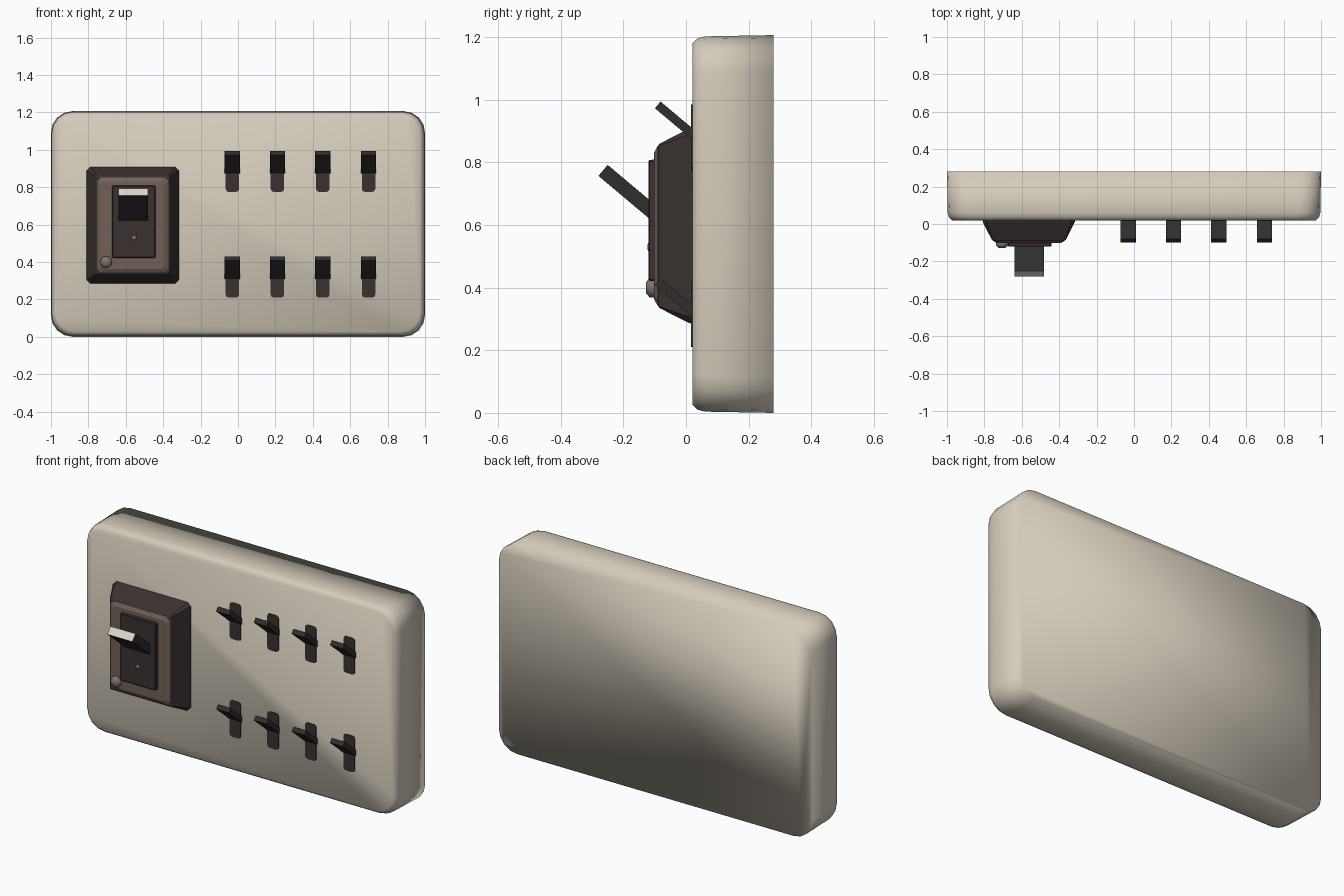
import bpy, bmesh, math
from mathutils import Vector

if "Cube" in bpy.data.objects:
    bpy.data.objects.remove(bpy.data.objects["Cube"])


def mat(name, r, g, b):
    m = bpy.data.materials.new(name)
    m.diffuse_color = (r, g, b, 1)
    m.use_nodes = True
    m.node_tree.nodes["Principled BSDF"].inputs["Base Color"].default_value = m.diffuse_color
    return m


CREAM = mat("cream", 0.66, 0.60, 0.50)
DARK = mat("dark_brown", 0.042, 0.031, 0.030)
BLACK = mat("near_black", 0.031, 0.026, 0.026)
BROWN = mat("brown", 0.17, 0.12, 0.095)
GREY = mat("warm_grey", 0.20, 0.17, 0.15)
TIP = mat("pale_tip", 0.72, 0.68, 0.58)


def rounded_rect(x0, x1, z0, z1, r, seg):
    """Outline of a rounded rectangle as (x, z) points."""
    pts = []
    for cx, cz, a0 in ((x1 - r, z1 - r, 0), (x0 + r, z1 - r, 90),
                       (x0 + r, z0 + r, 180), (x1 - r, z0 + r, 270)):
        for i in range(seg + 1):
            a = math.radians(a0 + 90 * i / seg)
            pts.append((cx + r * math.cos(a), cz + r * math.sin(a)))
    return pts


def finish(bm, name, mats):
    bmesh.ops.recalc_face_normals(bm, faces=bm.faces)
    me = bpy.data.meshes.new(name)
    bm.to_mesh(me)
    bm.free()
    for m in mats:
        me.materials.append(m)
    ob = bpy.data.objects.new(name, me)
    bpy.context.collection.objects.link(ob)
    return ob


def loft(name, rect, r, seg, levels, mats, smooth=False):
    """Stack inset rounded rectangles along y; levels = (y, inset)."""
    x0, x1, z0, z1 = rect
    bm = bmesh.new()
    rings = []
    for y, d in levels:
        pts = rounded_rect(x0 + d, x1 - d, z0 + d, z1 - d, max(r - d * 0.3, 0.004), seg)
        rings.append([bm.verts.new((x, y, z)) for x, z in pts])
    n = len(rings[0])
    for a, b in zip(rings, rings[1:]):
        for i in range(n):
            bm.faces.new((a[i], a[(i + 1) % n], b[(i + 1) % n], b[i]))
    bm.faces.new(rings[0])
    bm.faces.new(rings[-1])
    for f in bm.faces:
        f.smooth = smooth
    return finish(bm, name, mats)


def lever(name, x, root, length, width, thick, angle, mats):
    """Flat bar rising forward and up from root (y, z)."""
    a = math.radians(angle)
    along = Vector((0, -math.cos(a), math.sin(a)))
    across = Vector((0, math.sin(a), math.cos(a)))
    base = Vector((x, *root))
    bm = bmesh.new()
    ends = []
    for t in (0, length):
        ends.append([bm.verts.new(base + along * t + across * (v * thick / 2)
                                  + Vector((u * width / 2, 0, 0)))
                     for u, v in ((-1, -1), (1, -1), (1, 1), (-1, 1))])
    for i in range(4):
        j = (i + 1) % 4
        bm.faces.new((ends[0][i], ends[0][j], ends[1][j], ends[1][i]))
    bm.faces.new(ends[0])
    tip = bm.faces.new(ends[1])
    tip.material_index = len(mats) - 1
    return finish(bm, name, mats)


# housing: sharp back edge, softened front edge
loft("housing", (-1, 1, 0, 1.207), 0.115, 4,
     [(0.28, 0), (0.06, 0.004), (0.035, 0.011), (0.02, 0.026)], [CREAM], True)

# main switch bezel, brown frame and dark inner plate
loft("bezel", (-0.81, -0.315, 0.285, 0.91), 0.02, 1,
     [(0.025, 0), (0.01, 0.002), (-0.085, 0.05), (-0.09, 0.058)], [DARK])
loft("frame", (-0.752, -0.372, 0.343, 0.852), 0.02, 1,
     [(-0.085, 0), (-0.091, 0), (-0.102, 0.02)], [BROWN])
loft("inner_plate", (-0.675, -0.44, 0.42, 0.81), 0.006, 1,
     [(-0.095, 0), (-0.117, 0.002), (-0.12, 0.006)], [DARK])

# main lever with a pale end
lever("main_lever", -0.56, (-0.095, 0.632), 0.222, 0.16, 0.046, 40, [BLACK, TIP])


def button(name, x, z, r, y0, y1, m, sides):
    bm = bmesh.new()
    rings = []
    for y, k in ((y0, 1), (y1 + (y0 - y1) * 0.4, 1), (y1, 0.55)):
        rings.append([bm.verts.new((x + r * k * math.cos(math.tau * i / sides), y,
                                    z + r * k * math.sin(math.tau * i / sides)))
                      for i in range(sides)])
    for a, b in zip(rings, rings[1:]):
        for i in range(sides):
            j = (i + 1) % sides
            bm.faces.new((a[i], a[j], b[j], b[i]))
    bm.faces.new(rings[0])
    bm.faces.new(rings[-1])
    for f in bm.faces:
        f.smooth = True
    return finish(bm, name, [m])


# indicator dot and corner knob
button("indicator_dot", -0.556, 0.53, 0.014, -0.115, -0.123, GREY, 8)
button("corner_knob", -0.705, 0.40, 0.032, -0.095, -0.128, GREY, 12)

# two rows of four small toggles in dark slots
for row, z in enumerate((0.88, 0.315)):
    for col, x in enumerate((-0.03, 0.211, 0.453, 0.698)):
        tag = f"{row + 1}_{col + 1}"
        loft("slot_" + tag, (x - 0.036, x + 0.036, z - 0.105, z + 0.105), 0.016, 2,
             [(0.025, 0), (0.016, 0)], [DARK])
        lever("toggle_" + tag, x, (0.03, z + 0.003), 0.157, 0.082, 0.028, 40, [BLACK])
